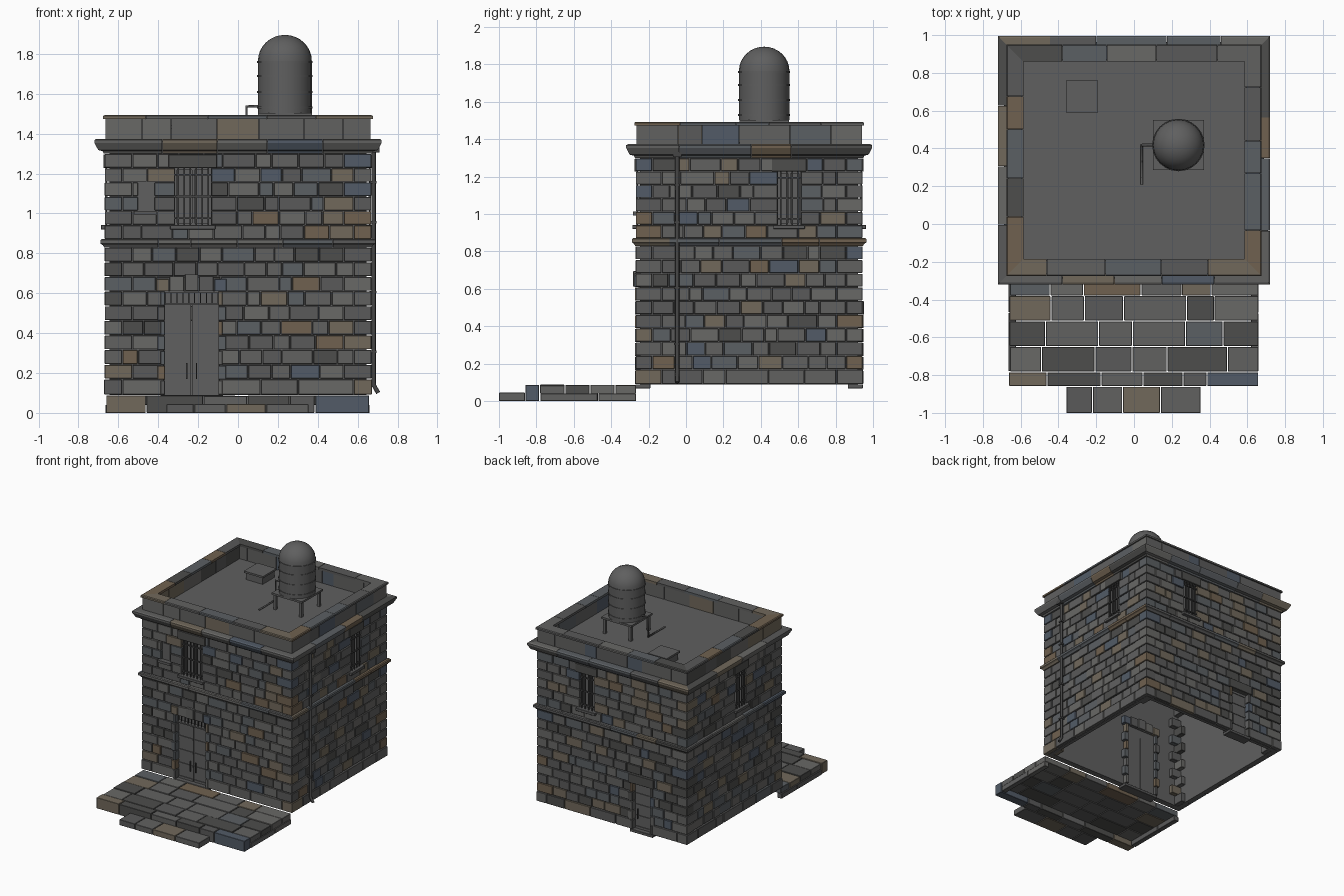
import bpy, bmesh, math, random
from mathutils import Vector

if "Cube" in bpy.data.objects:
    bpy.data.objects.remove(bpy.data.objects["Cube"])

rng = random.Random(7)
X, Y0, Y1 = 0.665, -0.265, 0.94            # wall planes
RANGE = {'F': (-X, X), 'B': (-X, X), 'L': (Y0, Y1), 'R': (Y0, Y1)}

# Materials: 0-7 stone tones, 8 plain grey, 9 dark iron
COLS = [(.12, .12, .118), (.10, .10, .10), (.14, .138, .132), (.16, .12, .08), (.165, .14, .105),
        (.085, .105, .135), (.105, .115, .125), (.075, .075, .072), (.115, .115, .115), (.06, .06, .06)]
MATS = []
for i, c in enumerate(COLS):
    m = bpy.data.materials.new(("stone_%d" % i) if i < 8 else ("grey", "iron")[i - 8])
    m.diffuse_color = (*c, 1)
    m.use_nodes = True
    m.node_tree.nodes["Principled BSDF"].inputs["Base Color"].default_value = m.diffuse_color
    MATS.append(m)
GREY, IRON = 8, 9


def tone():
    return rng.choices(range(8), [5, 4, 4, 1.3, 2, 1.5, 3, 2])[0]


def point(side, u, d, z):
    """u runs along the wall, d is the distance outward from its plane."""
    return {'F': (u, Y0 - d, z), 'B': (u, Y1 + d, z), 'L': (-X - d, u, z), 'R': (X + d, u, z)}[side]


def prism(bm, side, u0, u1, prof, mat, miter=(False, False)):
    ends = [[bm.verts.new(point(side, u + (s * d if mt else 0), d, z)) for d, z in prof]
            for u, s, mt in ((u0, -1, miter[0]), (u1, 1, miter[1]))]
    a, b = ends
    n = len(prof)
    fs = [bm.faces.new(a), bm.faces.new(b[::-1])]
    fs += [bm.faces.new((a[i], b[i], b[(i + 1) % n], a[(i + 1) % n])) for i in range(n)]
    for f in fs:
        f.material_index = mat


def block(bm, side, u0, u1, z0, z1, d0, d1, mat=GREY):
    prism(bm, side, u0, u1, [(d0, z0), (d1, z0), (d1, z1), (d0, z1)], mat)


def finish(name, bm, bevel=0.0):
    bmesh.ops.recalc_face_normals(bm, faces=bm.faces)
    me = bpy.data.meshes.new(name)
    bm.to_mesh(me)
    bm.free()
    for m in MATS:
        me.materials.append(m)
    ob = bpy.data.objects.new(name, me)
    bpy.context.collection.objects.link(ob)
    if bevel:
        md = ob.modifiers.new("bevel", 'BEVEL')
        md.width, md.segments = bevel, 1
    return ob


def cuts(a, b, avg):
    n = max(1, round((b - a) / avg))
    st = (b - a) / n
    return [a] + [a + st * (i + rng.uniform(-.27, .27)) for i in range(1, n)] + [b]


# Openings: side, u0, u1, z0, z1
FD = ('F', -.37, -.095, .09, .61)
BD = ('B', -.345, -.18, .09, .463)
WINS = {'front': ('F', -.315, -.135, .942, 1.228), 'right': ('R', .492, .613, .942, 1.228),
        'back': ('B', .165, .29, .942, 1.228), 'left': ('L', .19, .315, .942, 1.228)}
NICHE = ('F', -.50, -.42, 1.013, 1.157)
OPEN = [FD, BD, NICHE, *WINS.values()]

# Core walls and roof slab, open underneath, with openings cut through
bm = bmesh.new()
block(bm, 'F', -X + .02, X - .02, .09, 1.37, Y0 - Y1 + .02, -.02)
bmesh.ops.recalc_face_normals(bm, faces=bm.faces)
bmesh.ops.delete(bm, geom=[f for f in bm.faces if f.normal.z < -.5], context='FACES_ONLY')
core = finish("core_walls", bm)
sol = core.modifiers.new("thickness", 'SOLIDIFY')
sol.thickness, sol.offset = .04, -1
bm = bmesh.new()
for s, u0, u1, z0, z1 in OPEN:
    block(bm, s, u0, u1, z0 - (.05 if z0 < .1 else 0), z1, -.1, .05)
cutter = finish("opening_cutter", bm)
cutter.hide_render = True
cutter.hide_viewport = True
bo = core.modifiers.new("openings", 'BOOLEAN')
bo.operation, bo.object, bo.solver = 'DIFFERENCE', cutter, 'EXACT'

# Coursed stone walls, plinth and alternating corner quoins
walls, quoins, plinth = bmesh.new(), bmesh.new(), bmesh.new()
G = .0025
courses = [(.09, .17)]
courses += [(.17 + .66 / 9 * i, .17 + .66 / 9 * (i + 1)) for i in range(9)]
courses += [(.87 + .43 / 6 * i, .87 + .43 / 6 * (i + 1)) for i in range(6)]
for k, (z0, z1) in enumerate(courses):
    lx, ly = (.135, .085) if k % 2 else (.085, .135)
    out = .006 if k == 0 else .003
    for sx in (-1, 1):
        for side in 'FB':
            lo, hi = sorted((sx * (X + out), sx * (X - lx + G)))
            block(plinth if k == 0 else quoins, side, lo, hi, z0 + G, z1 - G, -ly + G, out, tone())
    for side in 'FBLR':
        a, b = RANGE[side]
        ins = lx if side in 'FB' else ly
        a, b = a + ins, b - ins
        spans, zc = [], (z0 + z1) / 2
        for o in sorted(o for o in OPEN if o[0] == side and o[3] < zc < o[4]):
            spans.append((a, o[1]))
            a = o[2]
        spans.append((a, b))
        for a, b in spans:
            c = cuts(a, b, .2 if k == 0 else .115)
            for p, q in zip(c, c[1:]):
                d = .005 if k == 0 else rng.uniform(-.004, .004)
                block(plinth if k == 0 else walls, side, p + G, q - G, z0 + G, z1 - G, -.03, d, tone())
finish("wall_stones", walls, .002)
finish("corner_quoins", quoins, .002)
finish("plinth_stones", plinth, .002)


# Mitred bands running round the building
def band(name, prof, avg):
    bm = bmesh.new()
    for side in 'FBLR':
        c = cuts(*RANGE[side], avg)
        n = len(c) - 1
        for i in range(n):
            prism(bm, side, c[i] + (G / 2 if i else 0), c[i + 1] - (G / 2 if i < n - 1 else 0), prof,
                  tone(), (i == 0, i == n - 1))
    finish(name, bm)


band("string_course", [(-.03, .83), (.006, .83), (.014, .842), (.024, .848), (.024, .866), (.018, .872), (-.03, .872)], .23)
band("cornice", [(-.03, 1.30), (.008, 1.30), (.014, 1.312), (.036, 1.318), (.055, 1.354), (.055, 1.368),
                 (.045, 1.374), (-.03, 1.374)], .27)
band("parapet", [(-.072, 1.36), (0, 1.36), (0, 1.474), (-.072, 1.474)], .2)
band("parapet_coping", [(-.08, 1.474), (.011, 1.474), (.011, 1.488), (.004, 1.493), (-.08, 1.493)], .25)


# Barred windows with lintel and sill
def window(name, o):
    s, u0, u1, z0, z1 = o
    bm = bmesh.new()
    block(bm, s, u0, u1, z0, z1, -.055, -.045)
    uc = (u0 + u1) / 2
    for a, b in ((u0, u0 + .01), (uc - .006, uc + .006), (u1 - .01, u1)):
        block(bm, s, a, b, z0, z1, -.048, -.035)
    for a in (z0, z1 - .01):
        block(bm, s, u0, u1, a, a + .01, -.048, -.035)
    finish(name + "_window_panel", bm)
    bm = bmesh.new()
    n = round((u1 - u0) / .031)
    for i in range(n):
        u = u0 + (i + .5) * (u1 - u0) / n
        block(bm, s, u - .004, u + .004, z0, z1, -.008, 0, IRON)
    for t in (.12, .5, .88):
        z = z0 + t * (z1 - z0)
        block(bm, s, u0, u1, z - .004, z + .004, -.01, .003, IRON)
    finish(name + "_window_bars", bm)
    bm = bmesh.new()
    block(bm, s, u0 - .033, u1 + .03, z1, z1 + .068, -.05, .01, 7)
    block(bm, s, u0 - .025, u1 + .022, z0 - .022, z0, -.05, .022, 1)
    finish(name + "_window_lintel_and_sill", bm, .002)


for name, o in WINS.items():
    window(name, o)

# Small shuttered niche on the front
bm = bmesh.new()
block(bm, 'F', -.5, -.42, 1.013, 1.157, -.05, -.02)
block(bm, 'F', -.49, -.43, 1.023, 1.147, -.02, -.013)
block(bm, 'F', -.52, -.408, .993, 1.013, -.04, .018, 1)
finish("front_niche", bm)


# Doors with rails, handles, alternating jamb stones and threshold
def door(name, o, leaf_top, leaves):
    s, u0, u1, z0, z1 = o
    bm = bmesh.new()
    w = (u1 - u0) / leaves
    for i in range(leaves):
        a, b = u0 + i * w + .002, u0 + (i + 1) * w - .002
        block(bm, s, a, b, z0, leaf_top, -.06, -.035)
        for t in range(5):
            z = z0 + (leaf_top - z0 - .018) * t / 4
            block(bm, s, a + .003, b - .003, z, z + .018, -.036, -.03)
    um = (u0 + u1) / 2
    for u in ((um - .024, um + .024) if leaves == 2 else (u1 - .03,)):
        block(bm, s, u - .003, u + .003, .17, .25, -.03, -.018, IRON)
    finish(name + "_door", bm)
    bm = bmesh.new()
    n = round((z1 - z0) / .073)
    h = (z1 - z0) / n
    for i in range(n):
        e = .034 if i % 2 else .018
        for a, b in ((u0 - e, u0 + .004), (u1 - .004, u1 + e)):
            block(bm, s, a, b, z0 + i * h + G, z0 + (i + 1) * h - G, -.085, .009, tone())
    block(bm, s, u0 - .02, u1 + .02, .068, .09, -.075, .006, 1)
    finish(name + "_door_jambs", bm, .002)


door("front", FD, .54, 2)
door("back", BD, .463, 1)
bm = bmesh.new()
block(bm, 'B', -.375, -.15, .463, .535, -.085, .011, 7)
finish("back_door_lintel", bm, .002)

# Transom grille and flat arch with keystone over the front door
bm = bmesh.new()
block(bm, 'F', -.37, -.095, .54, .61, -.06, -.045)
for z in (.54, .6):
    block(bm, 'F', -.37, -.095, z, z + .01, -.045, -.012)
for i in range(10):
    u = -.365 + i * .0295
    block(bm, 'F', u - .003, u + .003, .54, .61, -.03, -.022, IRON)
finish("front_door_transom", bm)
bm = bmesh.new()
for a, b, za, zb in ((-.41, -.345, .61, .672), (-.345, -.268, .61, .685), (-.268, -.197, .612, .695),
                     (-.197, -.12, .61, .685), (-.12, -.055, .61, .672)):
    block(bm, 'F', a + G, b - G, za, zb, -.085, .018 if zb > .69 else .01, tone())
finish("front_door_arch_stones", bm, .002)

# Paved terrace and lower step
bm = bmesh.new()
rows = [0, .115, .248, .383, .518, .595]
for j, (d0, d1) in enumerate(zip(rows, rows[1:])):
    c = cuts(-.665 + rng.uniform(0, .008), .66, .22)
    for p, q in zip(c, c[1:]):
        block(bm, 'F', p + G, q - G, 0 if j == 4 else .04, .085 + rng.uniform(-.002, .003), d0 + G, d1 - G, tone())
for a, b in ((-.665, -.625), (.62, .66)):        # side kerbs
    c = cuts(0, .515, .25)
    for p, q in zip(c, c[1:]):
        block(bm, 'F', a, b, 0, .04, p + G, q - G, tone())
finish("terrace_paving", bm, .002)
bm = bmesh.new()
for p, q in ((-.36, -.22), (-.22, -.06), (-.06, .14), (.14, .355)):
    block(bm, 'F', p + G, q - G, 0, .045, .597, .735, tone())
finish("terrace_step", bm, .002)

# Roof hatch
bm = bmesh.new()
block(bm, 'F', -.35, -.20, 1.37, 1.425, Y0 - .75, Y0 - .60)
block(bm, 'F', -.36, -.19, 1.425, 1.44, Y0 - .76, Y0 - .59)
finish("roof_hatch", bm)

# Water tank: stand, hooped drum and dome
TX, TY = .235, .418
bm = bmesh.new()
block(bm, 'F', TX - .135, TX + .135, 1.488, 1.503, Y0 - TY - .133, Y0 - TY + .133)
for sx in (-1, 1):
    for sy in (-1, 1):
        u, d = TX + sx * .115, Y0 - TY + sy * .113
        block(bm, 'F', u - .011, u + .011, 1.37, 1.49, d - .011, d + .011)
finish("tank_stand", bm)
prof = [(0, 1.503), (.135, 1.503)]
for z in (1.53, 1.61, 1.69, 1.76):
    prof += [(.135, z - .005), (.139, z - .005), (.139, z + .005), (.135, z + .005)]
prof += [(.135 * math.cos(t), 1.765 + .13 * math.sin(t)) for t in [math.pi / 16 * i for i in range(1, 8)]] + [(0, 1.895)]
bm = bmesh.new()
vs = [bm.verts.new((TX + r, TY, z)) for r, z in prof]
es = [bm.edges.new(p) for p in zip(vs, vs[1:])]
bmesh.ops.spin(bm, geom=vs + es, cent=(TX, TY, 0), axis=(0, 0, 1), angle=math.tau, steps=24)
bmesh.ops.remove_doubles(bm, verts=bm.verts, dist=1e-4)
for f in bm.faces:
    f.material_index = GREY
tank = finish("water_tank", bm)
bpy.context.view_layer.objects.active = tank
tank.select_set(True)
bpy.ops.object.shade_smooth_by_angle(angle=math.radians(35))


# Pipes
def tube(name, pts, r, mat):
    cu = bpy.data.curves.new(name, 'CURVE')
    cu.dimensions, cu.bevel_depth, cu.bevel_resolution, cu.use_fill_caps = '3D', r, 2, True
    sp = cu.splines.new('POLY')
    sp.points.add(len(pts) - 1)
    for p, c in zip(sp.points, pts):
        p.co = (*c, 1)
    cu.materials.append(MATS[mat])
    bpy.context.collection.objects.link(bpy.data.objects.new(name, cu))


tube("tank_pipe", [(.11, TY, 1.537), (.042, TY, 1.537), (.042, TY, 1.38), (.042, .21, 1.38)], .007, GREY)
tube("drainpipe", [(.68, -.047, 1.32), (.68, -.047, .14), (.703, -.047, .1)], .011, IRON)
bm = bmesh.new()
block(bm, 'R', -.07, -.024, 1.305, 1.333, 0, .045, IRON)
for z in (.3, .6, .95, 1.15):
    block(bm, 'R', -.063, -.031, z, z + .012, -.005, .029, IRON)
finish("drainpipe_head_and_brackets", bm)
